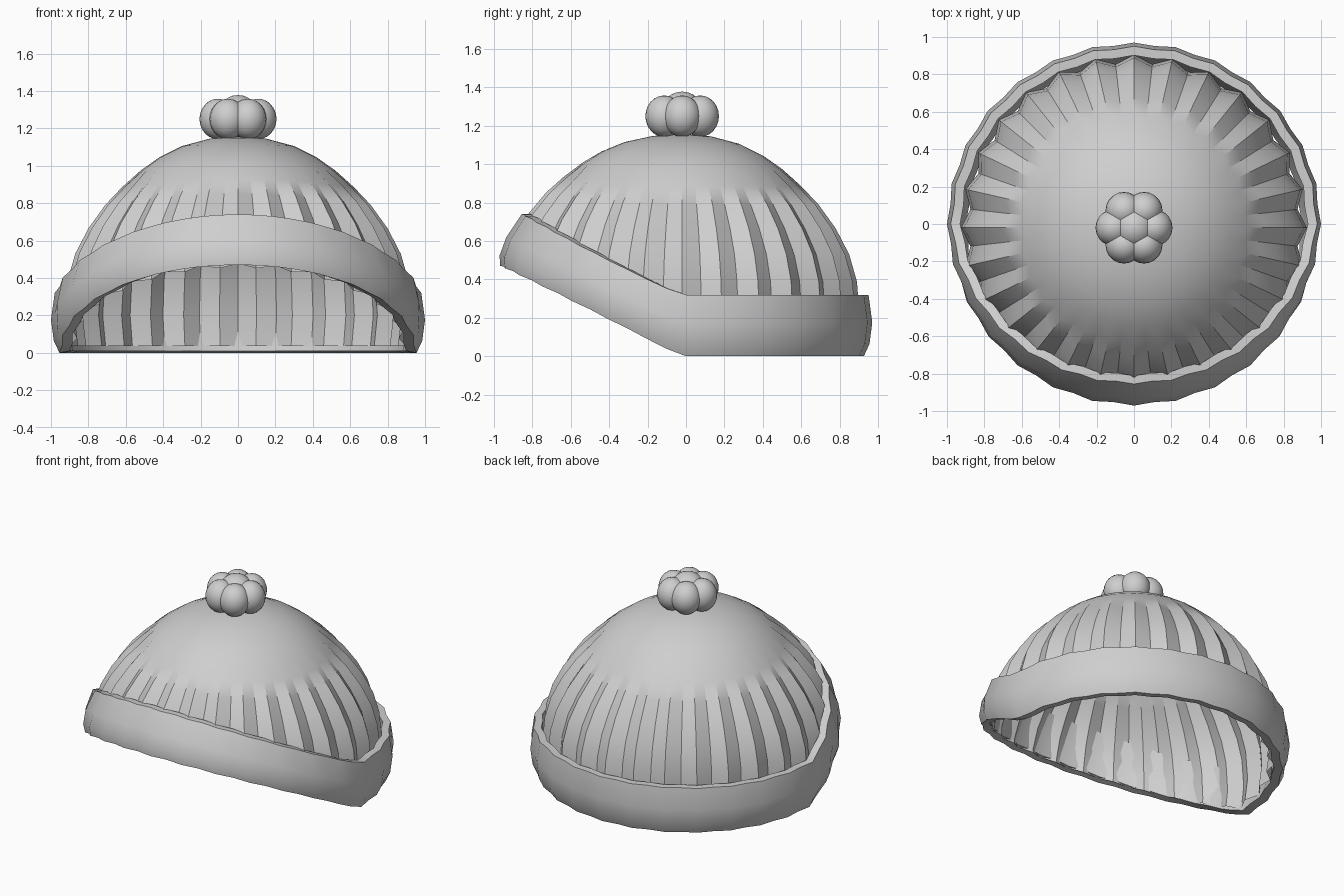
import bpy, bmesh, math
from mathutils import Vector

if "Cube" in bpy.data.objects:
    bpy.data.objects.remove(bpy.data.objects["Cube"])

RIBS = 28
N = RIBS * 2          # alternate ridge / groove columns
CY = -0.02            # centre of the crown in y

grey = bpy.data.materials.new("light grey knit")
grey.diffuse_color = (0.62, 0.62, 0.62, 1)
grey.use_nodes = True
grey.node_tree.nodes["Principled BSDF"].inputs["Base Color"].default_value = grey.diffuse_color


def finish(bm, name, angle):
    bmesh.ops.recalc_face_normals(bm, faces=bm.faces)
    me = bpy.data.meshes.new(name)
    bm.to_mesh(me)
    bm.free()
    me.materials.append(grey)
    ob = bpy.data.objects.new(name, me)
    bpy.context.collection.objects.link(ob)
    bpy.ops.object.select_all(action='DESELECT')
    bpy.context.view_layer.objects.active = ob
    ob.select_set(True)
    bpy.ops.object.shade_smooth_by_angle(angle=math.radians(angle))
    return ob


def bridge(bm, a, b):
    for i in range(N):
        j = (i + 1) % N
        bm.faces.new((a[i], a[j], b[j], b[i]))


def front(y):
    """0 at the sides and back, 1 at the very front."""
    return max(0.0, (-0.03 - y) / 0.94)


# Ribbed crown: rings of radius, height, groove depth
profile = [(0.15, 1.145, 0), (0.30, 1.105, 0), (0.42, 1.045, 0),
           (0.52, 0.975, 0.004), (0.62, 0.885, 0.026), (0.71, 0.79, 0.04),
           (0.80, 0.665, 0.045), (0.87, 0.53, 0.045), (0.91, 0.39, 0.045),
           (0.925, 0.20, 0.045), (0.905, 0.035, 0.045)]
bm = bmesh.new()
rings = []
for r, z, depth in profile:
    ring = []
    for i in range(N):
        a = math.pi / 2 + 2 * math.pi * i / N
        rr = r - depth * (i % 2)
        x, y = rr * math.cos(a), CY + rr * math.sin(a)
        ring.append(bm.verts.new((x, y, z + 0.11 * front(y) ** 2)))
    rings.append(ring)
for a, b in zip(rings, rings[1:]):
    bridge(bm, a, b)
apex = bm.verts.new((0, CY, 1.155))
for i in range(N):
    bm.faces.new((apex, rings[0][i], rings[0][(i + 1) % N]))
# trim the raised brow opening at the front
bmesh.ops.bisect_plane(bm, geom=bm.verts[:] + bm.edges[:] + bm.faces[:],
                       plane_co=(0, -0.03, 0.035),
                       plane_no=Vector((0, 0.49, 1)).normalized(),
                       clear_inner=True)
finish(bm, "ribbed_crown", 30)

# Folded cuff: closed cross-section of radius, height fraction
section = [(0.90, 0.03), (0.955, 0.0), (0.985, 0.2), (1.0, 0.55), (0.98, 1.0),
           (0.93, 1.0), (0.935, 0.55)]
bm = bmesh.new()
rings = []
for r, h in section:
    ring = []
    for i in range(N):
        a = math.pi / 2 + 2 * math.pi * i / N
        rr = r - 0.013 * (i % 2)
        x, y = rr * math.cos(a), 0.97 * rr * math.sin(a)
        t = front(0.97 * math.sin(a))
        # the front is lifted and leans back with the crown
        k = 1 + t * (0.045 - 0.145 * h)
        z = 0.32 * h + t * (0.47 - 0.05 * h)
        ring.append(bm.verts.new((x * k, y * k, z)))
    rings.append(ring)
for a, b in zip(rings, rings[1:] + rings[:1]):
    bridge(bm, a, b)
finish(bm, "folded_cuff", 35)

# Bobble: ring of six lobes around a core
def lobe(name, x, y, z, rx, rz):
    bm = bmesh.new()
    bmesh.ops.create_uvsphere(bm, u_segments=20, v_segments=12, radius=1)
    for v in bm.verts:
        v.co = Vector((x + v.co.x * rx, y + v.co.y * rx, z + v.co.z * rz))
    finish(bm, name, 40)


lobe("bobble_core", 0, CY, 1.26, 0.115, 0.118)
for i in range(6):
    a = math.pi / 3 * i
    lobe("bobble_lobe_%d" % (i + 1), 0.108 * math.cos(a),
         CY + 0.108 * math.sin(a), 1.25, 0.098, 0.108)
